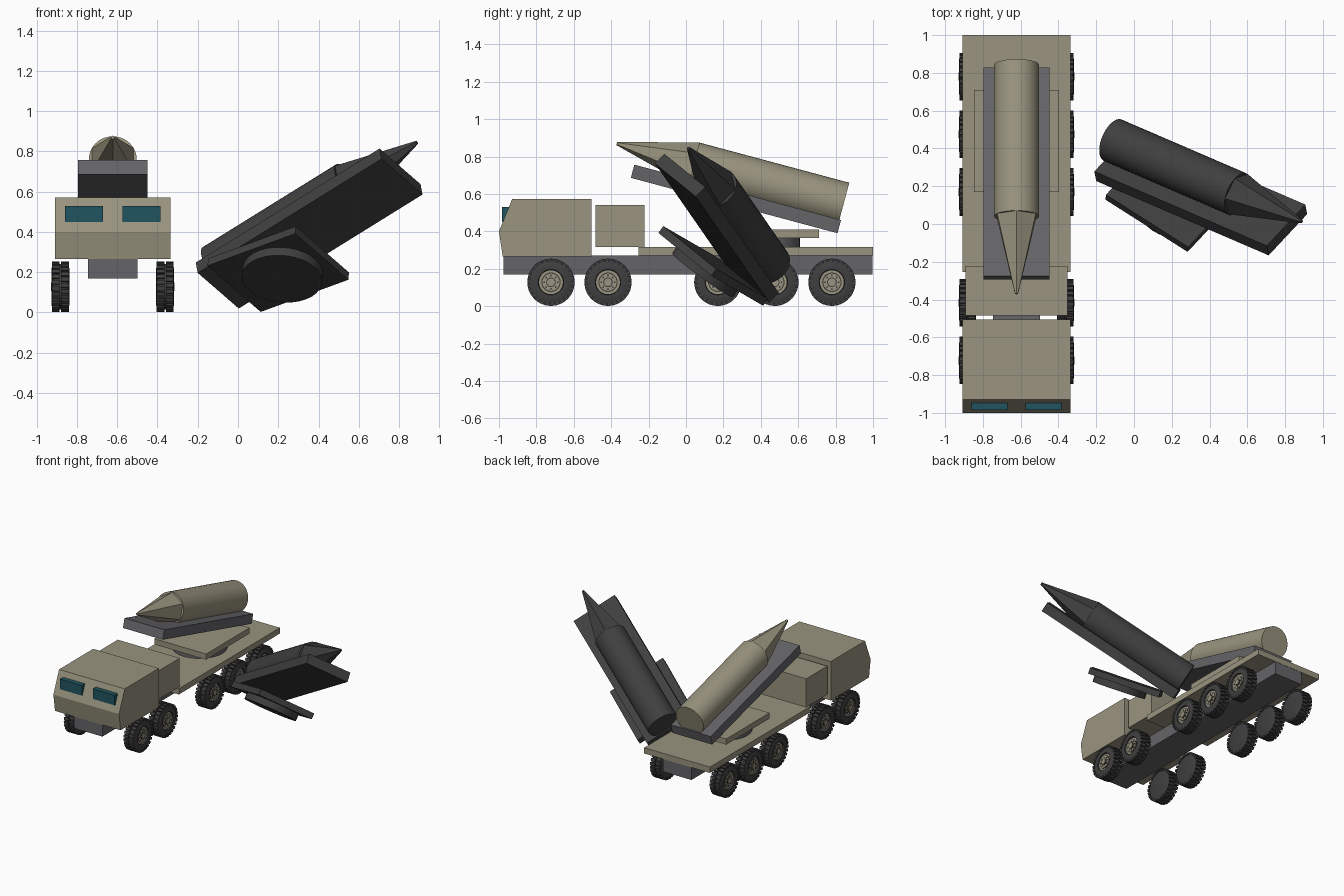
import bpy, bmesh, math
from mathutils import Matrix, Vector

cube = bpy.data.objects.get("Cube")
if cube:
    bpy.data.objects.remove(cube, do_unlink=True)


def material(name, r, g, b):
    m = bpy.data.materials.new(name)
    m.use_nodes = True
    m.diffuse_color = (r, g, b, 1)
    m.node_tree.nodes["Principled BSDF"].inputs["Base Color"].default_value = (r, g, b, 1)
    return m


TAN = material("tan_paint", 0.32, 0.295, 0.21)
GREY = material("grey_metal", 0.13, 0.13, 0.14)
DARK = material("dark_rubber", 0.05, 0.05, 0.05)
GLASS = material("teal_glass", 0.015, 0.09, 0.115)
CX = -0.622   # truck centre line


def finish(name, bm, mats, smooth=False, matrix=None):
    bmesh.ops.recalc_face_normals(bm, faces=bm.faces)
    mesh = bpy.data.meshes.new(name)
    bm.to_mesh(mesh)
    bm.free()
    for m in mats:
        mesh.materials.append(m)
    ob = bpy.data.objects.new(name, mesh)
    bpy.context.collection.objects.link(ob)
    if matrix:
        ob.matrix_world = matrix
    if smooth:
        bpy.ops.object.select_all(action='DESELECT')
        ob.select_set(True)
        bpy.context.view_layer.objects.active = ob
        bpy.ops.object.shade_smooth_by_angle(angle=math.radians(30))
    return ob


def add_box(bm, size, centre, turn=Matrix()):
    m = Matrix.Translation(centre) @ turn @ Matrix.Diagonal((*size, 1))
    return bmesh.ops.create_cube(bm, size=1, matrix=m)["verts"]


def box(name, mat, x, y, z, matrix=None):
    bm = bmesh.new()
    add_box(bm, (x[1] - x[0], y[1] - y[0], z[1] - z[0]),
            (sum(x) / 2, sum(y) / 2, sum(z) / 2))
    return finish(name, bm, [mat], matrix=matrix)


def add_cone(bm, r1, r2, depth, matrix, sides):
    return bmesh.ops.create_cone(bm, cap_ends=True, segments=sides, radius1=r1,
                                 radius2=r2, depth=depth, matrix=matrix)["verts"]


def paint(verts, index):
    for f in {f for v in verts for f in v.link_faces}:
        f.material_index = index


# Truck body
def centred(w):
    return (CX - w / 2, CX + w / 2)


box("chassis", GREY, centred(0.248), (-0.975, 0.998), (0.17, 0.27))
box("flat_bed", TAN, centred(0.572), (-0.255, 1.0), (0.27, 0.316))
box("equipment_box", TAN, centred(0.54), (-0.484, -0.222), (0.316, 0.54))

bm = bmesh.new()
profile = [(-0.98, 0.265), (-1.0, 0.40), (-0.93, 0.572), (-0.505, 0.572), (-0.505, 0.265)]
face = bm.faces.new([bm.verts.new((CX - 0.286, y, z)) for y, z in profile])
ext = bmesh.ops.extrude_face_region(bm, geom=[face])["geom"]
bmesh.ops.translate(bm, vec=(0.572, 0, 0),
                    verts=[v for v in ext if isinstance(v, bmesh.types.BMVert)])
finish("cab", bm, [TAN])

for side, name in ((-1, "right"), (1, "left")):
    a, b = CX + side * 0.048, CX + side * 0.238
    box(name + "_window", GLASS, (min(a, b), max(a, b)), (-0.985, -0.93), (0.45, 0.53))


# Wheel, built with its outer side towards +x
def wheel_mesh():
    bm = bmesh.new()
    # Tyre cross-section as (x, radius), spun around the axle
    section = [(-0.045, 0), (-0.045, 0.09), (-0.036, 0.114), (0.036, 0.114),
               (0.045, 0.09), (0.043, 0.068), (0.028, 0.066), (0.028, 0)]
    verts = [bm.verts.new((x, 0, r)) for x, r in section]
    edges = [bm.edges.new(p) for p in zip(verts, verts[1:])]
    bmesh.ops.spin(bm, geom=verts + edges, axis=(1, 0, 0), cent=(0, 0, 0),
                   angle=math.tau, steps=32)
    bmesh.ops.remove_doubles(bm, verts=bm.verts, dist=0.0005)
    # Two staggered rows of tread blocks
    count = 26
    for side in (-1, 1):
        for i in range(count):
            turn = Matrix.Rotation((i + 0.25 * side) * math.tau / count, 4, 'X')
            add_box(bm, (0.038, 0.02, 0.018), turn @ Vector((side * 0.023, 0, 0.117)), turn)
    # Tan rim with dark wells, hub and bolts
    quarter = Matrix.Rotation(math.pi / 2, 4, 'Y')
    discs = [(0.064, 0.033, 0, 28), (0.052, 0.0345, 1, 28), (0.046, 0.037, 0, 28),
             (0.026, 0.043, 1, 20), (0.021, 0.046, 0, 16)]
    for radius, top, colour, sides in discs:
        m = Matrix.Translation((top - 0.01, 0, 0)) @ quarter
        paint(add_cone(bm, radius, radius, 0.02, m, sides), 1 - colour)
    for i in range(8):
        p = Matrix.Rotation(i * math.tau / 8, 4, 'X') @ Vector((0.036, 0, 0.036))
        paint(add_cone(bm, 0.005, 0.005, 0.008, Matrix.Translation(p) @ quarter, 6), 0)
    return finish("wheel", bm, [DARK, TAN], smooth=True)


wheel = wheel_mesh()
for side, name in ((-1, "right"), (1, "left")):
    for i, y in enumerate((-0.722, -0.417, 0.17, 0.475, 0.78)):
        ob = bpy.data.objects.new(f"{name}_wheel_{i + 1}", wheel.data)
        bpy.context.collection.objects.link(ob)
        ob.location = (CX + side * 0.26, y, 0.128)
        ob.rotation_euler.z = 0 if side > 0 else math.pi
bpy.data.objects.remove(wheel, do_unlink=True)

# Launcher: turntable, plate, tilted rail and rocket
TIP = Vector((CX, -0.37, 0.87))
tilt = Matrix.Translation(TIP) @ Matrix.Rotation(math.radians(-15), 4, 'X')


def launcher(prefix, paint_mat, metal, place):
    bm = bmesh.new()
    add_cone(bm, 0.2, 0.2, 0.05, Matrix.Translation((CX, 0.41, 0.341)), 32)
    finish(prefix + "turntable", bm, [metal], smooth=True, matrix=place)
    box(prefix + "mount_plate", paint_mat, centred(0.45), (0.17, 0.71), (0.365, 0.41), place)
    # Rail and rocket share a tilted frame whose origin is the rocket tip
    box(prefix + "launch_rail", metal, (-0.1735, 0.1735), (0.12, 1.264),
        (-0.158, -0.085), place @ tilt)
    lay = Matrix.Rotation(math.pi / 2, 4, 'X')
    bm = bmesh.new()
    add_cone(bm, 0.119, 0.119, 0.83, Matrix.Translation((0, 0.84, 0)) @ lay, 40)
    finish(prefix + "rocket_body", bm, [paint_mat], smooth=True, matrix=place @ tilt)
    bm = bmesh.new()
    add_cone(bm, 0.119, 0.009, 0.427, Matrix.Translation((0, 0.2135, 0)) @ lay, 6)
    finish(prefix + "rocket_nose", bm, [paint_mat], matrix=place @ tilt)


launcher("", TAN, GREY, Matrix())

# Dark second launcher, lifted off and rolled to one side
fwd = Vector((0.798, -0.344, 0.495)).normalized()
right = Vector((0.575, 0.632, -0.515))
right = (right - fwd * right.dot(fwd)).normalized()
up = fwd.cross(right)
s, c = math.sin(math.radians(15)), math.cos(math.radians(15))
flat_fwd, flat_up = fwd * c - up * s, up * c + fwd * s
frame = Matrix((right, -flat_fwd, flat_up)).transposed().to_4x4()
place = Matrix.Translation((0.889, 0.012, 0.845)) @ frame @ Matrix.Translation(-TIP)
launcher("dark_", DARK, DARK, place)
